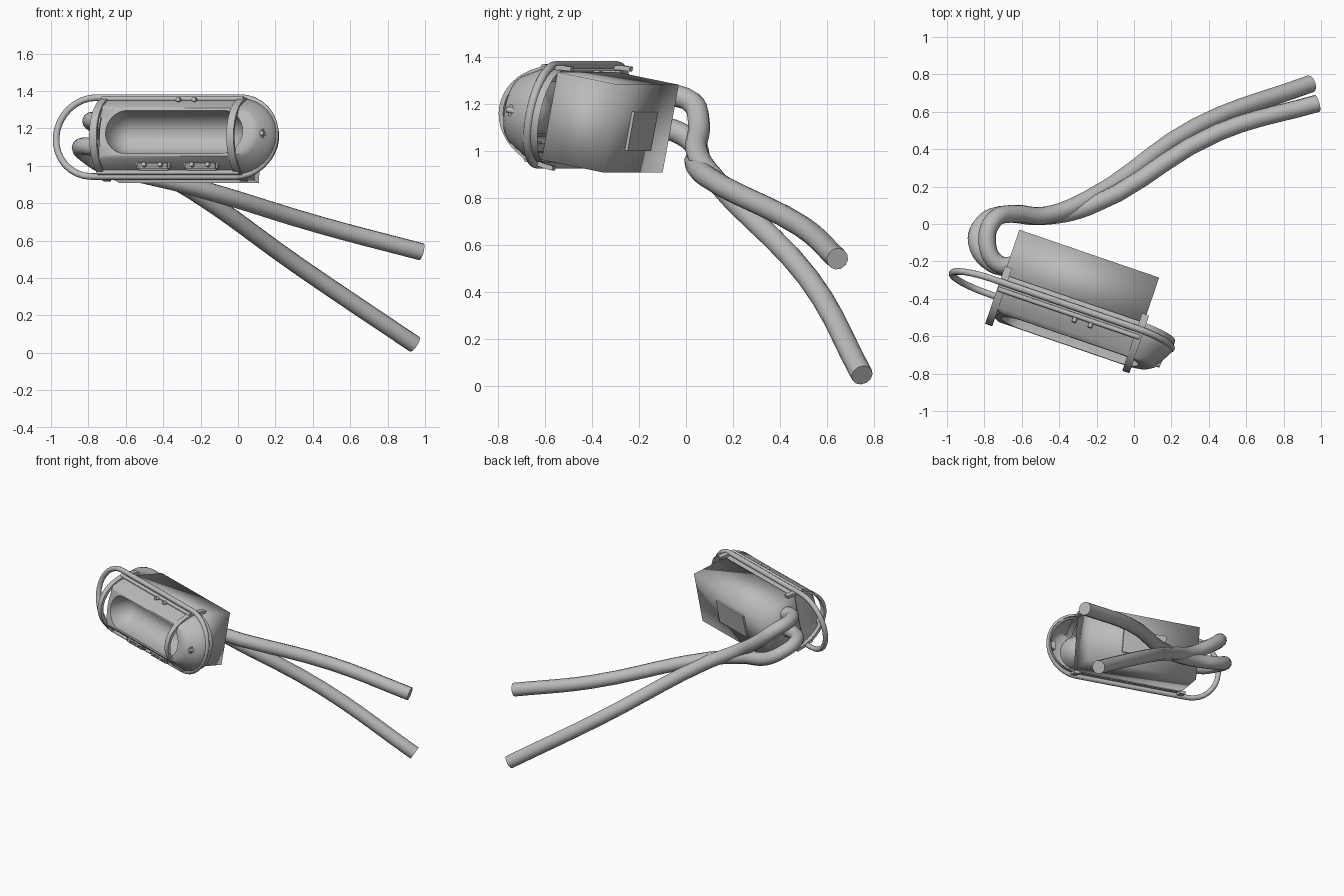
import bpy, bmesh
from math import sin, cos, pi, radians
from mathutils import Matrix, Vector

if "Cube" in bpy.data.objects:
    bpy.data.objects.remove(bpy.data.objects["Cube"])

grey = bpy.data.materials.new("plain grey")
grey.use_nodes = True
COLOR = (0.5, 0.5, 0.5, 1)
grey.diffuse_color = COLOR
grey.node_tree.nodes["Principled BSDF"].inputs["Base Color"].default_value = COLOR

# Lamp frame: x along the lamp, -y out of its face, z up, turned and tipped back
LAMP = Matrix.Translation((-0.251, -0.193, 1.095)) @ Matrix.Rotation(radians(-18.9), 4, 'Z') @ Matrix.Rotation(radians(-11), 4, 'X')


def finish(ob, matrix=LAMP, angle=40):
    ob.data.materials.clear()
    ob.data.materials.append(grey)
    ob.matrix_world = matrix
    bpy.ops.object.select_all(action='DESELECT')
    ob.select_set(True)
    bpy.context.view_layer.objects.active = ob
    if ob.type == 'CURVE':
        bpy.ops.object.convert(target='MESH')
    if angle:
        bpy.ops.object.shade_smooth_by_angle(angle=radians(angle))
    else:
        bpy.ops.object.shade_smooth()
    return ob


def mesh_object(name, bm, matrix=LAMP, angle=40):
    bmesh.ops.recalc_face_normals(bm, faces=bm.faces)
    me = bpy.data.meshes.new(name)
    bm.to_mesh(me)
    bm.free()
    ob = bpy.data.objects.new(name, me)
    bpy.context.collection.objects.link(ob)
    return finish(ob, matrix, angle)


def box(name, center, size, angle=30, tilt=0, bevel=0):
    bm = bmesh.new()
    bmesh.ops.create_cube(bm, size=1)
    bmesh.ops.scale(bm, vec=size, verts=bm.verts)
    if bevel:
        bmesh.ops.bevel(bm, geom=bm.edges[:], offset=bevel, segments=2, affect='EDGES')
    bmesh.ops.transform(bm, verts=bm.verts, matrix=Matrix.Translation(center) @ Matrix.Rotation(radians(tilt), 4, 'X'))
    return mesh_object(name, bm, LAMP, angle)


def tube(name, points, radius, matrix=LAMP, cyclic=False, smooth=False):
    cu = bpy.data.curves.new(name, 'CURVE')
    cu.dimensions = '3D'
    cu.bevel_depth = radius
    cu.bevel_resolution = 4
    cu.use_fill_caps = True
    sp = cu.splines.new('BEZIER' if smooth else 'POLY')
    pts = sp.bezier_points if smooth else sp.points
    pts.add(len(points) - 1)
    for p, co in zip(pts, points):
        if smooth:
            p.co = co
            p.handle_left_type = p.handle_right_type = 'AUTO'
        else:
            p.co = (*co, 1)
    sp.use_cyclic_u = cyclic
    sp.resolution_u = 5
    ob = bpy.data.objects.new(name, cu)
    bpy.context.collection.objects.link(ob)
    return finish(ob, matrix)


def screw(name, center):
    bm = bmesh.new()
    bmesh.ops.create_cone(bm, cap_ends=True, segments=10, radius1=0.016, radius2=0.012, depth=0.05)
    bmesh.ops.transform(bm, verts=bm.verts, matrix=Matrix.Translation(center) @ Matrix.Rotation(pi / 2, 4, 'X'))
    return mesh_object(name, bm)


# Housing block, with soft shading over its corners, and the rear panel
box("housing", (0, -0.14, 0), (0.79, 0.28, 0.38), angle=0)
box("rear_panel", (0, 0.002, -0.01), (0.31, 0.02, 0.17))


# Lamp shell: right end round, left end cut flat, turning in to a pill-shaped bowl
def section(radius, y, rounded):
    ring = []
    for i in range(17):
        t = -pi / 2 + pi * i / 16
        ring.append((0.385 - 0.06 * rounded + radius * cos(t), y, radius * sin(t)))
    for i in range(17):
        t = pi / 2 + pi * i / 16
        flat = -0.375
        pill = -0.215 + radius * cos(t)
        ring.append((flat + (pill - flat) * rounded, y, radius * sin(t)))
    return ring


profile = [(0.2, -0.26, 0), (0.205, -0.32, 0), (0.19, -0.35, 0), (0.145, -0.43, 0),
           (0.13, -0.45, 0.3), (0.117, -0.45, 1), (0.112, -0.4, 1), (0.09, -0.345, 1),
           (0.05, -0.31, 1), (0.01, -0.3, 1)]
bm = bmesh.new()
rings = [[bm.verts.new(p) for p in section(*s)] for s in profile]
for r0, r1 in zip(rings, rings[1:]):
    for i in range(len(r0)):
        j = (i + 1) % len(r0)
        bm.faces.new((r0[i], r0[j], r1[j], r1[i]))
bm.faces.new(rings[-1])
bmesh.ops.remove_doubles(bm, verts=bm.verts, dist=0.0002)
mesh_object("lamp_shell", bm)

# Curved guard straps over both ends of the lamp
for name, x in (("left_strap", 0.39), ("right_strap", -0.385)):
    bm = bmesh.new()
    loops = []
    for i in range(25):
        t = -pi / 2 + pi * i / 24
        loops.append([bm.verts.new((x + dx, -0.22 - (0.265 + d) * cos(t), (0.205 + d) * sin(t)))
                      for dx, d in ((-0.02, 0), (0.02, 0), (0.02, 0.02), (-0.02, 0.02))])
    for l0, l1 in zip(loops, loops[1:]):
        for k in range(4):
            bm.faces.new((l0[k], l0[(k + 1) % 4], l1[(k + 1) % 4], l1[k]))
    bm.faces.new(loops[0])
    bm.faces.new(loops[-1])
    mesh_object(name, bm)

# Long rounded guard ring and the rails beside it
path = []
for side in (1, -1):
    for i in range(17):
        t = -pi / 2 + pi * i / 16
        path.append((-0.04 + side * (0.405 + 0.215 * cos(t)), -0.306, side * 0.215 * sin(t)))
tube("guard_ring", path, 0.018, cyclic=True)
for name, z in (("upper_rail", 0.2), ("lower_rail", -0.2)):
    tube(name, [(-0.4, -0.345, z), (0.4, -0.345, z)], 0.013)

# Fastening blocks and screws
for i, x in enumerate((-0.07, 0.2)):
    box(f"screw_block_{i}", (x, -0.385, -0.165), (0.19, 0.05, 0.06), tilt=30, bevel=0.012)
    for k in (-0.045, 0.045):
        screw(f"lower_screw_{i}", (x + k, -0.4, -0.17))
for x in (0.04, 0.13):
    screw("upper_screw", (x, -0.355, 0.192))
box("end_latch", (0.525, -0.39, 0), (0.04, 0.05, 0.06), bevel=0.006)
screw("end_screw", (0.54, -0.4, 0))

# Two hoses from the right end of the housing, trailing back and down
WORLD = Matrix.Identity(4)
tube("lower_hose", [(-0.62, -0.22, 1.22), (-0.73, -0.21, 1.235), (-0.785, -0.1, 1.24), (-0.75, 0.02, 1.21),
                    (-0.65, 0.055, 1.12), (-0.48, 0.045, 1.0), (-0.25, 0.13, 0.87),
                    (0.33, 0.52, 0.46), (0.945, 0.75, 0.045)], 0.047, WORLD, smooth=True)
tube("upper_hose", [(-0.62, -0.24, 1.1), (-0.76, -0.21, 1.1), (-0.84, -0.1, 1.1), (-0.81, 0.0, 1.06),
                    (-0.71, 0.05, 1.0), (-0.5, 0.04, 0.95), (-0.25, 0.09, 0.89),
                    (0.45, 0.49, 0.68), (0.98, 0.645, 0.54)], 0.047, WORLD, smooth=True)
